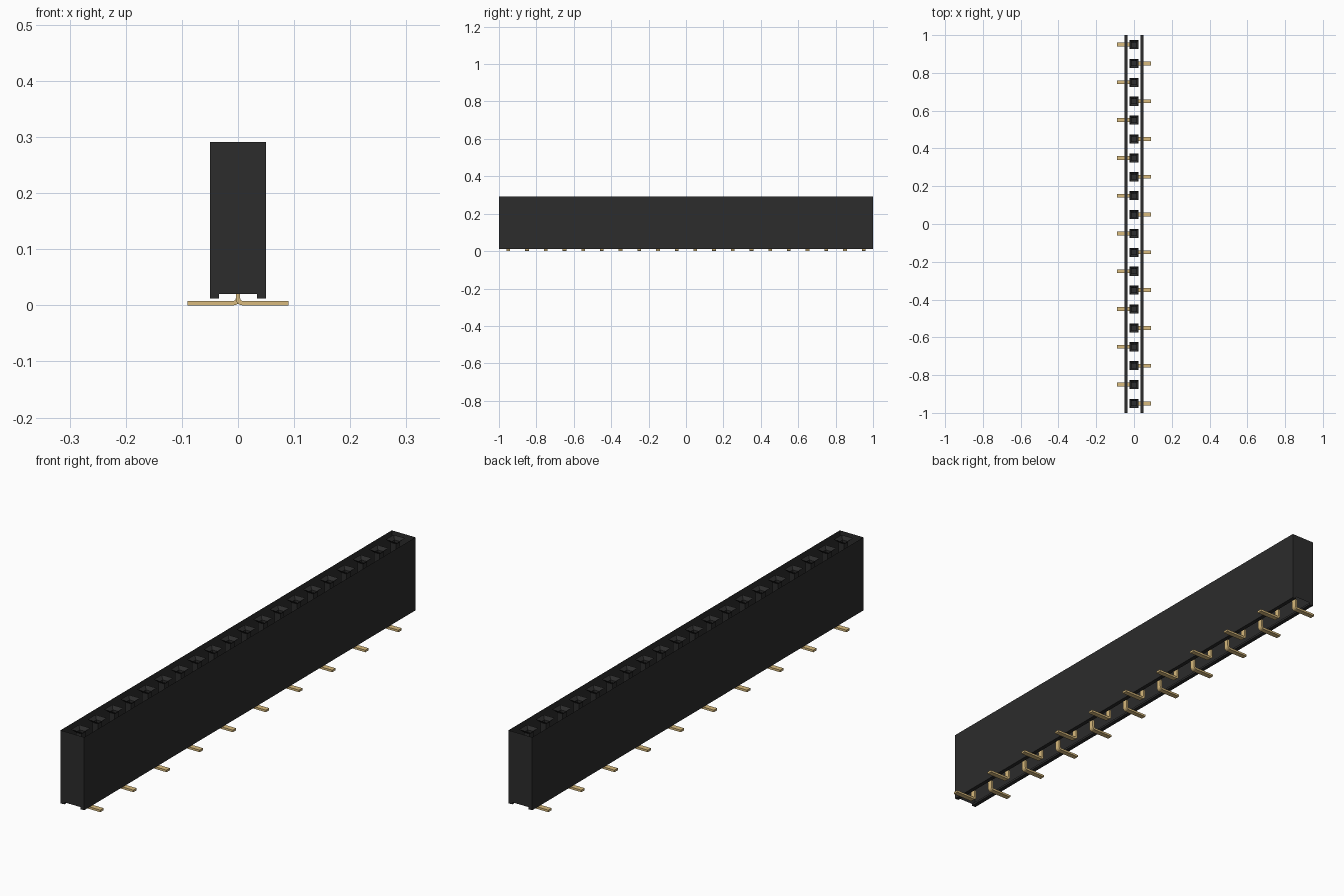
import bpy, bmesh, math

cube = bpy.data.objects.get("Cube")
if cube:
    bpy.data.objects.remove(cube, do_unlink=True)


def material(name, rgb, rough):
    m = bpy.data.materials.new(name)
    m.use_nodes = True
    m.diffuse_color = (*rgb, 1)
    bsdf = m.node_tree.nodes["Principled BSDF"]
    bsdf.inputs["Base Color"].default_value = (*rgb, 1)
    bsdf.inputs["Roughness"].default_value = rough
    return m


BLACK = material("black plastic", (0.025, 0.025, 0.025), 0.6)
GOLD = material("gold metal", (0.70, 0.50, 0.21), 0.5)


def finish(name, bm, mat):
    bmesh.ops.recalc_face_normals(bm, faces=bm.faces)
    me = bpy.data.meshes.new(name)
    bm.to_mesh(me)
    bm.free()
    me.materials.append(mat)
    ob = bpy.data.objects.new(name, me)
    bpy.context.collection.objects.link(ob)
    return ob


def extrude_profile(bm, pts, y0, y1, skip=()):
    """Closed x-z profile swept along y; edges listed in skip stay open."""
    a = [bm.verts.new((x, y0, z)) for x, z in pts]
    b = [bm.verts.new((x, y1, z)) for x, z in pts]
    bm.faces.new(a)
    bm.faces.new(b[::-1])
    n = len(pts)
    for i in range(n):
        if i not in skip:
            j = (i + 1) % n
            bm.faces.new((a[i], b[i], b[j], a[j]))


W, H, FOOT_X, FOOT_Z, CEIL = 0.05, 0.291, 0.034, 0.012, 0.02
COUNT, PITCH = 20, 0.1

# Housing shell: open along the top and along the channel between the feet
bm = bmesh.new()
extrude_profile(bm, [(-W, FOOT_Z), (-FOOT_X, FOOT_Z), (-FOOT_X, CEIL), (FOOT_X, CEIL),
                     (FOOT_X, FOOT_Z), (W, FOOT_Z), (W, H), (-W, H)], -1, 1, skip=(2, 6))
finish("housing", bm, BLACK)

# Square sockets: funnel mouth, straight shaft, closed floor
bm = bmesh.new()
for k in range(COUNT):
    y = -0.95 + k * PITCH
    rings = []
    for r, z in ((0.024, H), (0.012, H - 0.012), (0.012, 0.12)):
        rings.append([bm.verts.new((sx * r, y + sy * r, z))
                      for sx, sy in ((-1, -1), (1, -1), (1, 1), (-1, 1))])
    for lo, hi in zip(rings, rings[1:]):
        for i in range(4):
            j = (i + 1) % 4
            bm.faces.new((lo[i], lo[j], hi[j], hi[i]))
    bm.faces.new(rings[-1])
finish("sockets", bm, BLACK)

# Bent surface-mount pins, alternating right and left
T, TOP, TIP, HALF = 0.008, 0.04, 0.09, 0.01
CX, CZ, R = 0.008, 0.012, 0.004    # bend centre and inner radius


def arc(radius, steps=5):
    return [(CX - radius * math.cos(math.pi / 2 * i / steps),
             CZ - radius * math.sin(math.pi / 2 * i / steps)) for i in range(steps + 1)]


profile = ([(-0.004, TOP)] + arc(R + T) + [(TIP, 0), (TIP, T)]
           + arc(R)[::-1] + [(0.004, TOP)])
bm = bmesh.new()
for k in range(COUNT):
    y = -0.95 + k * PITCH
    side = 1 if k % 2 == 0 else -1
    extrude_profile(bm, [(side * x, z) for x, z in profile], y - HALF, y + HALF)
pins = finish("contact_pins", bm, GOLD)

bpy.ops.object.select_all(action='DESELECT')
pins.select_set(True)
bpy.context.view_layer.objects.active = pins
bpy.ops.object.shade_smooth_by_angle(angle=math.radians(30))
